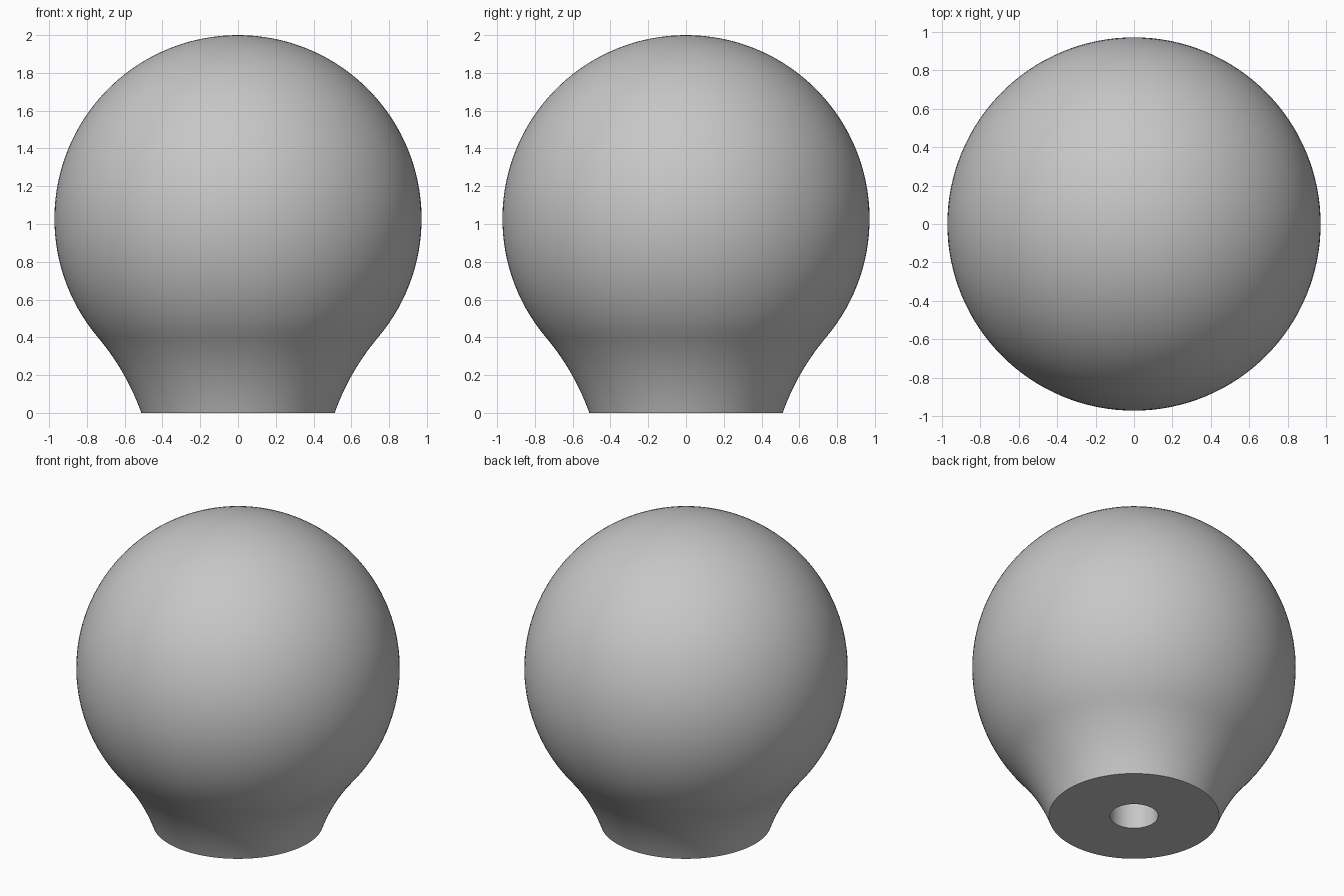
import bpy, bmesh, math

if "Cube" in bpy.data.objects:
    bpy.data.objects.remove(bpy.data.objects["Cube"], do_unlink=True)

BALL_R = 0.972
BALL_Z = 2 - BALL_R
BASE_R = 0.512
BORE_R, BORE_DEPTH = 0.145, 0.8
BLEND = math.radians(-40.2)   # angle where the ball meets the neck


def arc(cx, cz, r, a0, a1, steps):
    return [(cx + r * math.cos(a0 + (a1 - a0) * i / steps),
             cz + r * math.sin(a0 + (a1 - a0) * i / steps)) for i in range(steps + 1)]


# Ball outline, from the top down to the neck
ball = arc(0, BALL_Z, BALL_R, math.pi / 2, BLEND, 48)
ball[0] = (0, 2)

# Concave neck, tangent to the ball and ending at the base rim
tx, tz = ball[-1]
nx, nz = math.cos(BLEND), math.sin(BLEND)
dx, dz = tx - BASE_R, tz
neck_r = -(dx * dx + dz * dz) / (2 * (dx * nx + dz * nz))
cx, cz = tx + nx * neck_r, tz + nz * neck_r
end = math.atan2(-cz, BASE_R - cx)
neck = arc(cx, cz, neck_r, BLEND + math.pi, end % (2 * math.pi), 14)[1:]
neck[-1] = (BASE_R, 0)

# Flat base with a blind bore
bore = [(BORE_R, 0), (BORE_R, BORE_DEPTH), (0, BORE_DEPTH)]

# Revolve the outline
bm = bmesh.new()
verts = [bm.verts.new((x, 0, z)) for x, z in ball + neck + bore]
edges = [bm.edges.new(pair) for pair in zip(verts, verts[1:])]
bmesh.ops.spin(bm, geom=verts + edges, cent=(0, 0, 0), axis=(0, 0, 1),
               angle=2 * math.pi, steps=128, use_duplicate=False)
bmesh.ops.remove_doubles(bm, verts=bm.verts[:], dist=0.0005)
bmesh.ops.recalc_face_normals(bm, faces=bm.faces[:])
mesh = bpy.data.meshes.new("ball_knob")
bm.to_mesh(mesh)
bm.free()

knob = bpy.data.objects.new("ball_knob", mesh)
bpy.context.collection.objects.link(knob)

# Plain grey finish
grey = bpy.data.materials.new("plain_grey")
grey.use_nodes = True
colour = (0.57, 0.57, 0.57, 1)
grey.diffuse_color = colour
grey.node_tree.nodes["Principled BSDF"].inputs["Base Color"].default_value = colour
mesh.materials.append(grey)

bpy.ops.object.select_all(action="DESELECT")
knob.select_set(True)
bpy.context.view_layer.objects.active = knob
bpy.ops.object.shade_smooth_by_angle(angle=math.radians(30))
